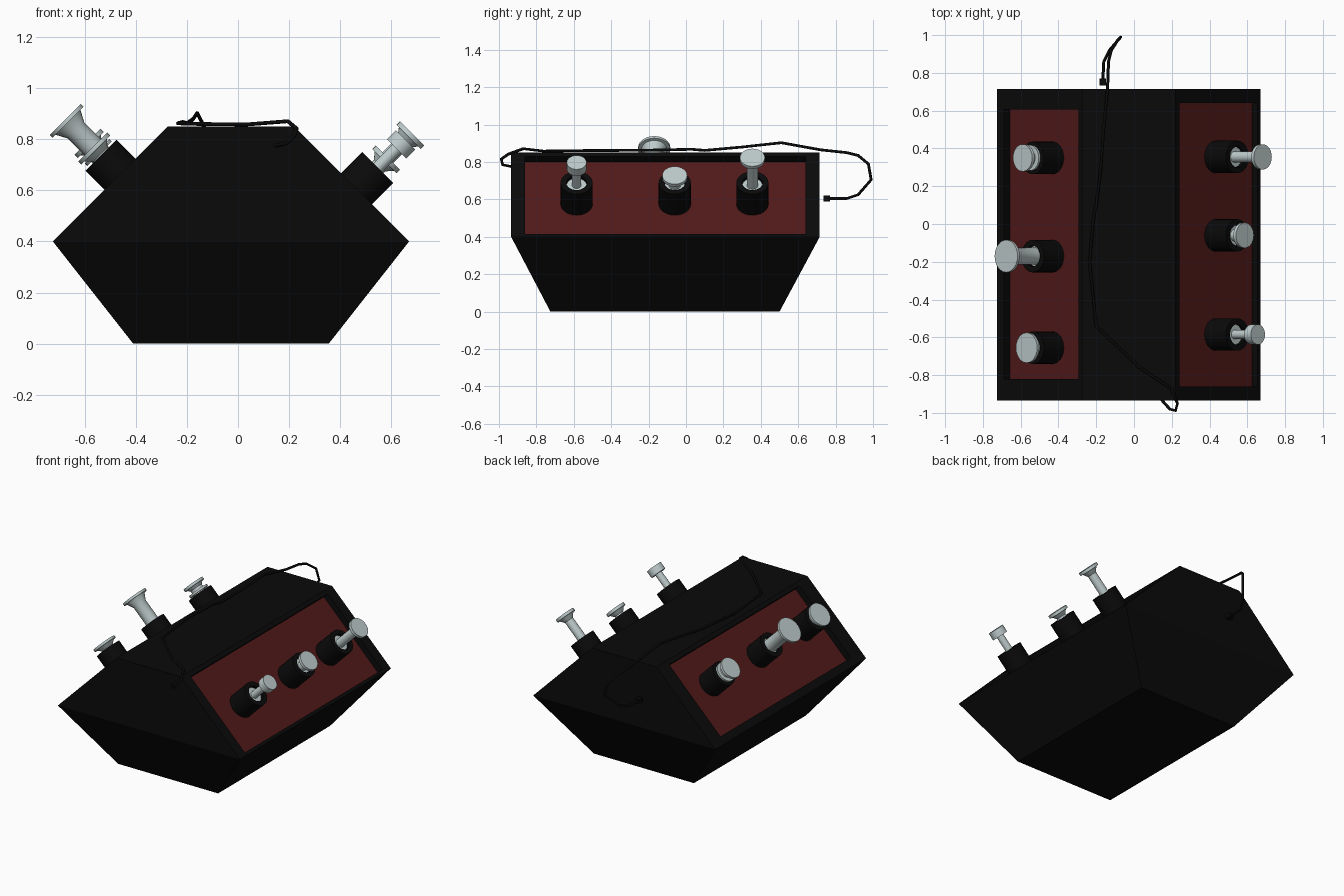
import bpy, bmesh, math
from mathutils import Vector, Matrix

if "Cube" in bpy.data.objects:
    bpy.data.objects.remove(bpy.data.objects["Cube"])

CX = -0.0275          # body's mid line in x
R2 = math.sqrt(2)


def material(name, rgb):
    m = bpy.data.materials.new(name)
    m.diffuse_color = (*rgb, 1)
    m.use_nodes = True
    m.node_tree.nodes["Principled BSDF"].inputs["Base Color"].default_value = m.diffuse_color
    return m


BLACK = material("black", (0.003, 0.003, 0.003))
RED = material("dark_red", (0.085, 0.01, 0.01))
STEEL = material("pale_steel", (0.52, 0.6, 0.6))


def finish(bm, name, mats, smooth=False):
    bmesh.ops.remove_doubles(bm, verts=bm.verts, dist=1e-5)
    bmesh.ops.recalc_face_normals(bm, faces=bm.faces)
    me = bpy.data.meshes.new(name)
    bm.to_mesh(me)
    bm.free()
    ob = bpy.data.objects.new(name, me)
    bpy.context.collection.objects.link(ob)
    for m in mats:
        me.materials.append(m)
    if smooth:
        bpy.ops.object.select_all(action='DESELECT')
        ob.select_set(True)
        bpy.context.view_layer.objects.active = ob
        bpy.ops.object.shade_smooth_by_angle(angle=math.radians(35))
    return ob


def lathe(name, profile, mat, matrix, segments=24):
    """Spin (radius, height) points round local z."""
    bm = bmesh.new()
    vs = [bm.verts.new((r, 0, h)) for r, h in profile]
    es = [bm.edges.new(p) for p in zip(vs, vs[1:])]
    bmesh.ops.spin(bm, geom=vs + es, cent=(0, 0, 0), axis=(0, 0, 1),
                   angle=2 * math.pi, steps=segments)
    bm.transform(matrix)
    return finish(bm, name, [mat], True)


# Body: tapered base, vertical ends, sloping sides with recessed red panels
bm = bmesh.new()


def ring(hw, y0, y1, z):
    return [bm.verts.new((CX + sx * hw, y, z))
            for sx, y in ((-1, y0), (1, y0), (1, y1), (-1, y1))]


base = ring(0.383, -0.725, 0.50, 0.0)
mid = ring(0.6975, -0.935, 0.715, 0.40)
top = ring(0.2475, -0.935, 0.715, 0.85)
bm.faces.new(base)
bm.faces.new(top)
for i in range(4):
    j = (i + 1) % 4
    bm.faces.new((base[i], base[j], mid[j], mid[i]))
for i, j in ((0, 1), (2, 3)):
    bm.faces.new((mid[i], mid[j], top[j], top[i]))

# side, lower and upper lip distance from mid line, y range
for s, lo, hi, y0, y1 in ((1, 0.6825, 0.2675, -0.86, 0.64),
                          (-1, 0.66, 0.2675, -0.82, 0.605)):
    a, b = (1, 2) if s > 0 else (0, 3)
    outer = [mid[a], mid[b], top[b], top[a]]
    spots = ((lo, y0), (lo, y1), (hi, y1), (hi, y0))
    lip = [bm.verts.new((CX + s * x, y, 1.0975 - x)) for x, y in spots]
    deep = [bm.verts.new((CX + s * (x - 0.03), y, 1.0675 - x)) for x, y in spots]
    for i in range(4):
        j = (i + 1) % 4
        bm.faces.new((outer[i], outer[j], lip[j], lip[i]))
        bm.faces.new((lip[i], lip[j], deep[j], deep[i]))
    bm.faces.new(deep).material_index = 1
finish(bm, "body", [BLACK, RED])

# Sockets and plungers: side, y, reach, shaft radius, cap radius,
# cap thickness, flare height, lower flange radius
PLUNGERS = [
    (1, 0.355, 0.248, 0.030, 0.067, 0.020, 0.030, 0),
    (1, -0.06, 0.153, 0.032, 0.067, 0.020, 0.025, 0),
    (1, -0.585, 0.222, 0.024, 0.053, 0.050, 0.0, 0),
    (-1, 0.35, 0.158, 0.042, 0.072, 0.018, 0.018, 0.068),
    (-1, -0.17, 0.245, 0.045, 0.086, 0.016, 0.045, 0),
    (-1, -0.655, 0.137, 0.040, 0.080, 0.016, 0.025, 0),
]
for n, (s, y, t, shaft, cap, thick, flare, flange) in enumerate(PLUNGERS):
    foot = Vector((0.434, y, 0.576)) if s > 0 else Vector((-0.432, y, 0.633))
    axis = Vector((s, 0, 1)).normalized()
    M = Matrix.Translation(foot) @ axis.to_track_quat('Z', 'Y').to_matrix().to_4x4()
    tall = 0.16 if s > 0 else 0.148
    lathe(f"socket_{n}", [(0, -0.01), (0.086, -0.01), (0.086, tall), (0.055, tall),
                          (0.055, tall - 0.03), (0, tall - 0.03)], BLACK, M)
    lathe(f"socket_floor_{n}", [(0, tall - 0.029), (0.054, tall - 0.029),
                                (0.054, tall - 0.02), (0, tall - 0.02)], STEEL, M)
    end = t * R2
    under = end - thick
    prof = [(0, tall - 0.025), (shaft, tall - 0.025)]
    if flange:
        prof += [(shaft, tall + 0.008), (flange, tall + 0.008),
                 (flange, tall + 0.022), (shaft, tall + 0.022)]
    prof += [(shaft, under - flare)]
    if flare:
        prof += [(cap * 0.8, under)]
    prof += [(cap, under), (cap, end), (0, end)]
    lathe(f"plunger_{n}", prof, STEEL, M)

# Cable draped along the top, curling over both ends
PATH = [
    (-0.165, 0.76, 0.605), (-0.16, 0.86, 0.605), (-0.13, 0.92, 0.625),
    (-0.07, 0.99, 0.705), (-0.085, 0.975, 0.79), (-0.12, 0.92, 0.835),
    (-0.135, 0.86, 0.85), (-0.14, 0.72, 0.865), (-0.16, 0.51, 0.903),
    (-0.175, 0.30, 0.88), (-0.20, 0.10, 0.862), (-0.215, 0.03, 0.868),
    (-0.235, -0.20, 0.863), (-0.20, -0.54, 0.861), (0.03, -0.76, 0.858),
    (0.195, -0.87, 0.871), (0.23, -0.95, 0.842), (0.22, -0.988, 0.815),
    (0.19, -0.98, 0.785), (0.145, -0.93, 0.775),
]
cu = bpy.data.curves.new("cable", 'CURVE')
cu.dimensions = '3D'
cu.bevel_depth = 0.008
cu.bevel_resolution = 1
cu.use_fill_caps = True
sp = cu.splines.new('POLY')
sp.points.add(len(PATH) - 1)
for p, co in zip(sp.points, PATH):
    p.co = (*co, 1)
cu.materials.append(BLACK)
bpy.context.collection.objects.link(bpy.data.objects.new("cable", cu))

# Plug on the rear end of the cable
bm = bmesh.new()
bmesh.ops.create_cube(bm, size=1, matrix=Matrix.Translation((-0.165, 0.752, 0.605))
                      @ Matrix.Diagonal((0.035, 0.035, 0.03, 1)))
finish(bm, "cable_plug", [BLACK])
